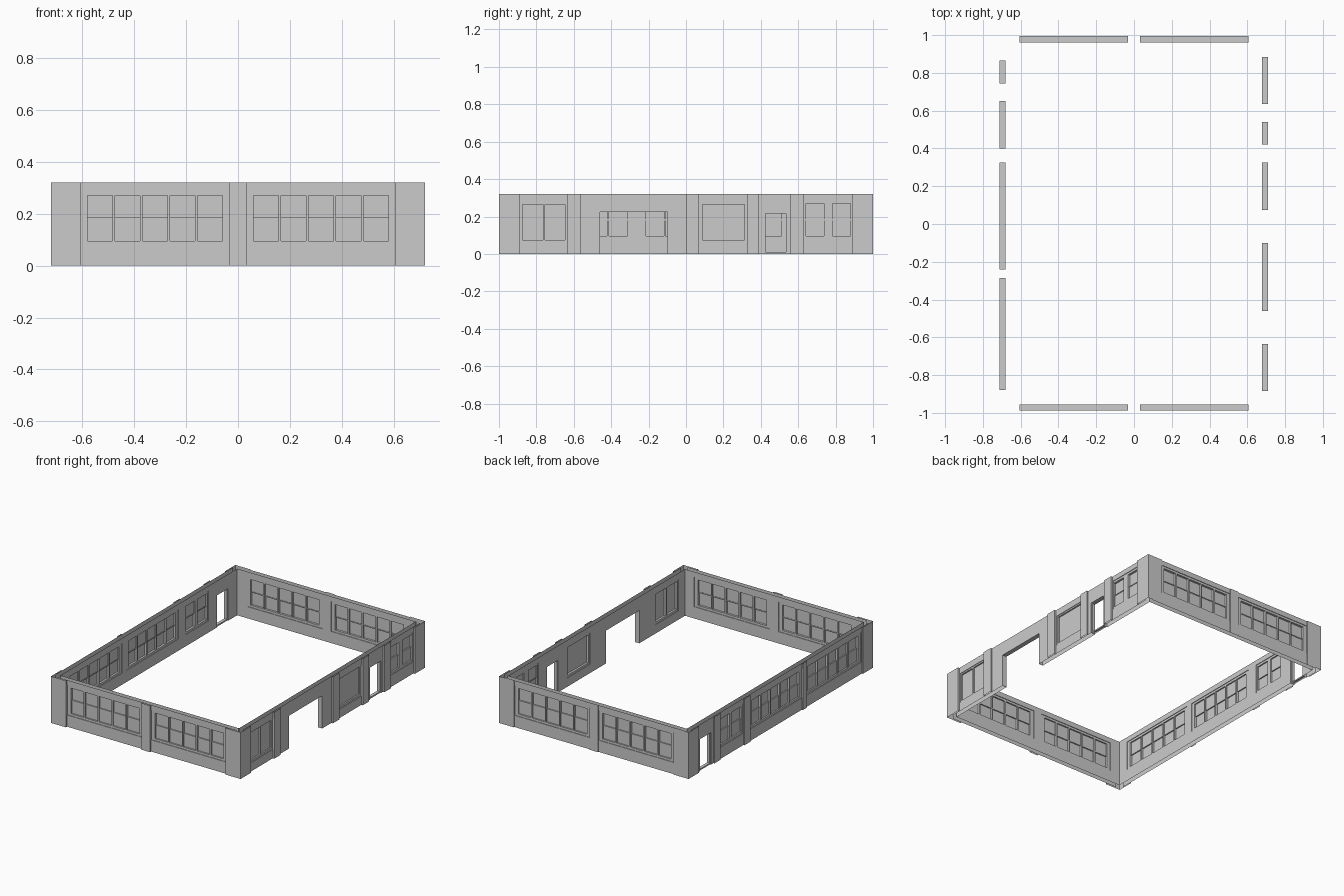
import bpy
import bmesh
import math

cube = bpy.data.objects.get("Cube")
if cube:
    bpy.data.objects.remove(cube, do_unlink=True)

HEIGHT = 0.32
THICK = 0.032
BAY_Z = (0.08, 0.285)
PANE_Z = (0.095, 0.27)
DOOR_Z = (0.0, 0.22)


# Each wall is built facing -y (depth d measured outwards), then turned into place
class Part:
    def __init__(self, name, turn):
        self.name, self.turn, self.bm = name, turn, bmesh.new()

    def quad(self, points):
        self.bm.faces.new([self.bm.verts.new((u, -d, z)) for u, d, z in points])

    def sheet(self, u0, u1, z0, z1, d, flip=False):
        if u1 - u0 < 1e-5 or z1 - z0 < 1e-5:
            return
        pts = [(u0, d, z0), (u1, d, z0), (u1, d, z1), (u0, d, z1)]
        self.quad(pts[::-1] if flip else pts)

    def reveal(self, u0, u1, z0, z1, outer, inner):
        # Four sides of an opening, facing into it
        ring = [(u0, z0), (u1, z0), (u1, z1), (u0, z1)]
        for (ua, za), (ub, zb) in zip(ring, ring[1:] + ring[:1]):
            if za == zb == 0:
                continue
            self.quad([(ua, outer, za), (ub, outer, zb),
                       (ub, inner, zb), (ua, inner, za)])

    def shell(self, u0, u1, z0, z1, outer, inner, holes):
        # Two skins pierced by a row of holes
        for d, flip in ((outer, False), (inner, True)):
            left = u0
            for a, b, low, high in sorted(holes):
                self.sheet(left, a, z0, z1, d, flip)
                self.sheet(a, b, z0, low, d, flip)
                self.sheet(a, b, high, z1, d, flip)
                left = b
            self.sheet(left, u1, z0, z1, d, flip)
        for hole in holes:
            self.reveal(*hole, outer, inner)

    def box(self, u0, u1, z0, z1, outer, inner):
        self.sheet(u0, u1, z0, z1, outer)
        self.sheet(u0, u1, z0, z1, inner, True)
        ring = [(u0, z0), (u0, z1), (u1, z1), (u1, z0)]
        for (ua, za), (ub, zb) in zip(ring, ring[1:] + ring[:1]):
            self.quad([(ua, outer, za), (ub, outer, zb),
                       (ub, inner, zb), (ua, inner, za)])

    def strip(self, u0, u1, outer, inner):
        # Pilaster: a face and two returns, open at top and bottom
        self.sheet(u0, u1, 0, HEIGHT, outer)
        for u, first, second in ((u0, inner, outer), (u1, outer, inner)):
            self.quad([(u, first, 0), (u, second, 0),
                       (u, second, HEIGHT), (u, first, HEIGHT)])

    def finish(self):
        if not self.bm.faces:
            self.bm.free()
            return
        bmesh.ops.remove_doubles(self.bm, verts=self.bm.verts, dist=1e-5)
        mesh = bpy.data.meshes.new(self.name)
        self.bm.to_mesh(mesh)
        self.bm.free()
        obj = bpy.data.objects.new(self.name, mesh)
        obj.rotation_euler.z = math.radians(self.turn)
        bpy.context.collection.objects.link(obj)


def panes(a, b, count, margin, gap):
    width = (b - a - 2 * margin - gap * (count - 1)) / count
    starts = [a + margin + i * (width + gap) for i in range(count)]
    return [(s, s + width) for s in starts]


def build_wall(side, turn, half, face, front, windows, doors=(), blinds=(),
               gateways=(), pilasters=()):
    back = face - THICK
    wall, piers, frames, glass, jambs, panels = [
        Part(f"{side}_{n}", turn) for n in
        ("wall", "pilasters", "window_frames", "window_panes",
         "door_frames", "blind_panels")]
    holes = [(a, b, *BAY_Z) for a, b, *_ in windows]
    holes += [(a, b, 0.06, 0.275) for a, b, _ in blinds]
    holes += [(a, b, *DOOR_Z) for a, b in doors]
    holes += [(a, b, 0, 0.225) for a, b in gateways]
    wall.shell(-half, half, 0, HEIGHT, face, back, holes)

    for a, b in pilasters:
        piers.strip(a, b, front, face)

    # Paired sashes: the lower one sits further out than the upper one
    for a, b, count, margin, gap in windows:
        cells = panes(a, b, count, margin, gap)
        frames.shell(a, b, *BAY_Z, face - 0.004, back + 0.004,
                     [(p, q, *PANE_Z) for p, q in cells])
        middle = sum(PANE_Z) / 2
        for p, q in cells:
            glass.sheet(p, q, PANE_Z[0], middle, face - 0.014)
            glass.sheet(p, q, middle, PANE_Z[1], face - 0.019)
            frames.box(p, q, middle - 0.003, middle + 0.003,
                       face - 0.011, face - 0.022)

    # Filled-in bays
    for a, b, count in blinds:
        cells = panes(a, b, count, 0.012, 0.01)
        panels.shell(a, b, 0.06, 0.275, face - 0.004, back + 0.004,
                     [(p, q, 0.075, 0.265) for p, q in cells])
        for p, q in cells:
            panels.sheet(p, q, 0.075, 0.265, face - 0.014)

    # Open doorways with a slim frame and threshold
    for a, b in doors:
        jambs.shell(a, b, *DOOR_Z, face - 0.006, back + 0.006,
                    [(a + 0.006, b - 0.006, 0.01, 0.215)])

    for part in (wall, piers, frames, glass, jambs, panels):
        part.finish()


# Front and back walls: two bays of five windows
for side, turn, face in (("front", 0, 0.988), ("back", 180, 0.994)):
    build_wall(side, turn, 0.68, face, 1.0,
               windows=[(s - 0.287, s + 0.287, 5, 0.027, 0.01)
                        for s in (-0.32, 0.32)],
               pilasters=[(-0.72, -0.607), (-0.033, 0.033), (0.607, 0.72)])

# Wall with the gateway, at +x
build_wall("left", 90, 0.96, 0.709, 0.72,
           windows=[(0.635, 0.885, 2, 0.006, 0.045)],
           doors=[(0.42, 0.54)],
           blinds=[(-0.885, -0.635, 2), (0.075, 0.325, 1)],
           gateways=[(-0.46, -0.10)],
           pilasters=[(-1, -0.89), (-0.635, -0.565), (0, 0.07),
                      (0.325, 0.39), (0.56, 0.63), (0.89, 1)])

# Window wall at -x, measured from back to front
build_wall("right", 270, 0.96, 0.712, 0.72,
           windows=[(0.285, 0.88, 5, 0.027, 0.01),
                    (-0.325, 0.24, 5, 0.027, 0.01),
                    (-0.65, -0.40, 2, 0.012, 0.03)],
           doors=[(-0.865, -0.745)],
           pilasters=[(-1, -0.89), (-0.72, -0.655), (-0.395, -0.33),
                      (0.24, 0.285), (0.89, 1)])
